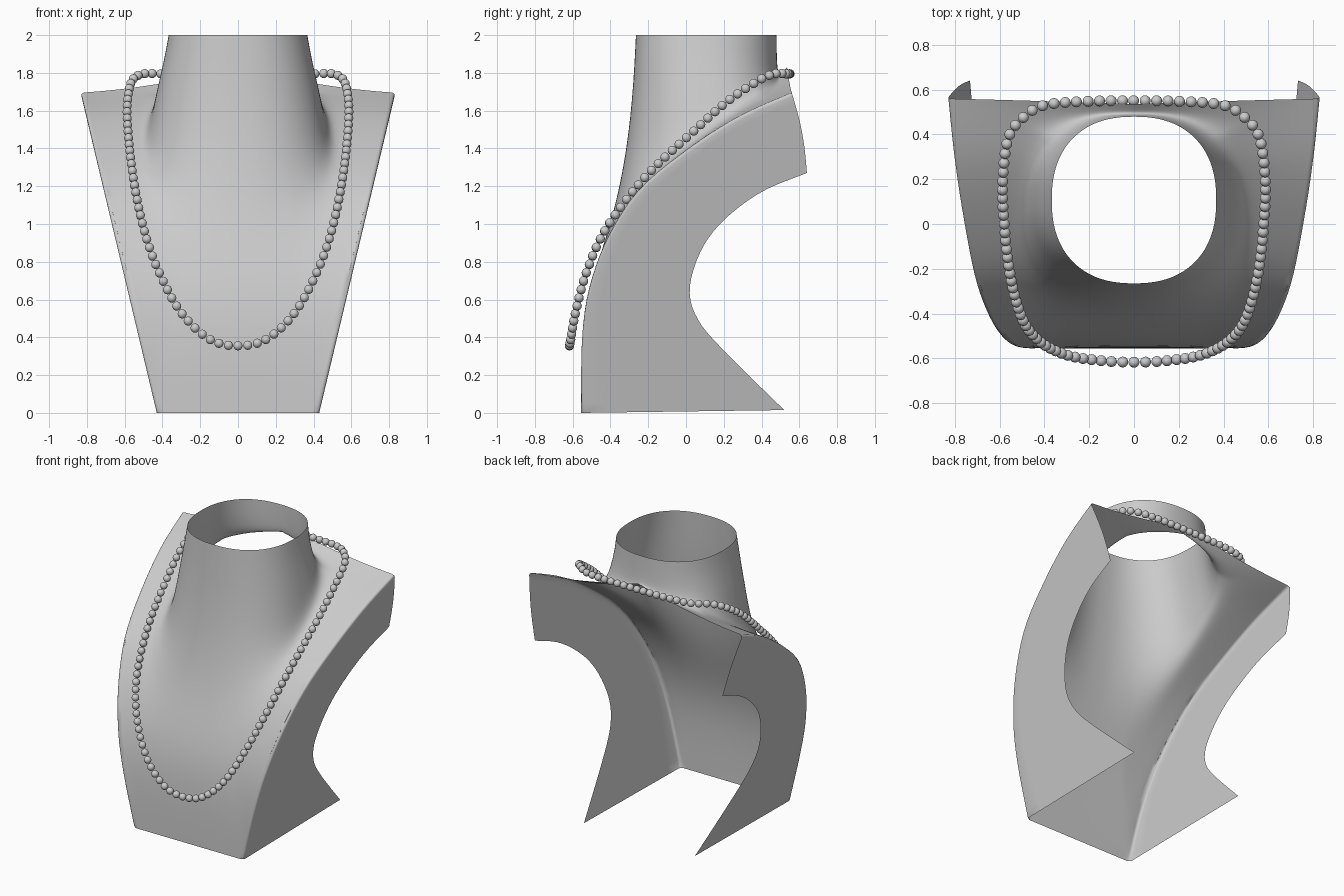
import bpy, bmesh, math
from mathutils import Vector, Matrix

if "Cube" in bpy.data.objects:
    bpy.data.objects.remove(bpy.data.objects["Cube"])


def spline(pts, t, closed=False):
    """Catmull-Rom through pts, t in 0..1."""
    n = len(pts)
    segs = n if closed else n - 1
    f = min(max(t, 0.0), 1.0) * segs
    i = min(int(f), segs - 1)
    f -= i
    if closed:
        a, b, c, d = (pts[(i + k) % n] for k in (-1, 0, 1, 2))
    else:
        a, b, c, d = (pts[min(max(i + k, 0), n - 1)] for k in (-1, 0, 1, 2))
    return 0.5 * (2 * b + (c - a) * f + (2 * a - 5 * b + 4 * c - d) * f * f
                  + (3 * b - a - 3 * c + d) * f ** 3)


def yz(*pairs):
    return [Vector((0, y, z)) for y, z in pairs]


CHEST = yz((-.555, 0), (-.555, .35), (-.525, .62), (-.43, .9),
           (-.26, 1.17), (0, 1.39), (.28, 1.57), (.56, 1.695))
REAR = yz((.52, .015), (.2, .33), (.06, .5), (.02, .66),
          (.08, .86), (.2, 1.02), (.4, 1.17), (.64, 1.27))


def half_width(z):
    return .43 + .238 * z


def chest(v, x):
    """Point on the curved chest sheet, rising towards the neck at the shoulders."""
    p = spline(CHEST, v)
    u = 1 - x / half_width(p.z)
    return Vector((x, p.y, p.z + v ** 5 * (.06 * u + .1 * u * u)))


def chest_v(y):
    lo, hi = .1, 1.0
    for _ in range(30):
        mid = (lo + hi) / 2
        lo, hi = (mid, hi) if spline(CHEST, mid).y < y else (lo, mid)
    return lo


def neck(a, z):
    """Point on the flaring neck at angle a from the front."""
    grow = .12 * (2 - z) ** 2
    flare = .8 * min(2 - z, .28) ** 2
    s, c = abs(math.sin(a)) ** .86, abs(math.cos(a)) ** .86
    return Vector(((.367 + grow + flare) * s,
                   .107 - math.copysign((.372 + grow) * c, math.cos(a)), z))


def ray(a, v_end, x_end, m=12, n=16):
    """Line from the neck rim, down the neck and over the chest to its border."""
    z = 2.0
    while z > .6:
        g = neck(a, z)
        v = chest_v(g.y)
        if chest(v, g.x).z >= z:
            break
        z -= .004
    path = [neck(a, 2 + (z - 2) * i / m) for i in range(m)]
    path += [chest(v + (v_end - v) * i / n, g.x + (x_end - g.x) * i / n)
             for i in range(n + 1)]
    for _ in range(18):
        path = [path[0]] + [(path[i - 1] + 2 * path[i] + path[i + 1]) / 4
                            for i in range(1, len(path) - 1)] + [path[-1]]
    return path


def add_grid(bm, rows):
    vs = [[bm.verts.new(p) for p in r] for r in rows]
    for r, s in zip(vs, vs[1:]):
        for i in range(len(r) - 1):
            bm.faces.new((r[i], r[i + 1], s[i + 1], s[i]))


def finish(name, bm, angle):
    me = bpy.data.meshes.new(name)
    bm.to_mesh(me)
    bm.free()
    ob = bpy.data.objects.new(name, me)
    bpy.context.collection.objects.link(ob)
    bpy.ops.object.select_all(action='DESELECT')
    ob.select_set(True)
    bpy.context.view_layer.objects.active = ob
    bpy.ops.object.shade_smooth_by_angle(angle=math.radians(angle))
    return ob


# Bust: neck and chest of the right half
bm = bmesh.new()
NB, NS, NR = 10, 32, 14
A1, A2 = math.radians(28), math.radians(130)
top_w = half_width(CHEST[-1].z)
rows = [ray(A1 * i / NB, 0, .43 * i / NB) for i in range(NB)]
rows += [ray(A1 + (A2 - A1) * i / NS, i / NS, half_width(spline(CHEST, i / NS).z))
         for i in range(NS)]
rows += [ray(A2 + (math.pi - A2) * i / NR, 1 - .02 * i / NR, top_w * (1 - i / NR))
         for i in range(NR + 1)]
add_grid(bm, rows)

# Bust: side wall with the hollow rear edge
wall = []
for i in range(NS + 1):
    a, b = spline(CHEST, i / NS), spline(REAR, i / NS)
    line = [a.lerp(b, k / 8) for k in range(9)]
    if i == NS:
        for k, p in enumerate(line):
            p.y += .015 * math.sin(math.pi * k / 8)
    wall.append([Vector((half_width(p.z), p.y, p.z)) for p in line])
add_grid(bm, wall)

# Weld and round the edge between chest and side
bmesh.ops.remove_doubles(bm, verts=bm.verts[:], dist=1e-4)
bmesh.ops.recalc_face_normals(bm, faces=bm.faces[:])
sharp = [e for e in bm.edges if len(e.link_faces) == 2
         and e.calc_face_angle(0) > .8 and e.verts[0].co.x > .42]
bmesh.ops.bevel(bm, geom=sharp, offset=.024, offset_type='OFFSET', segments=3,
                profile=.5, affect='EDGES', clamp_overlap=True)
for v in bm.verts:
    if v.co.x < 1e-4:
        v.co.x = 0
bust = finish("display_bust", bm, 50)
mirror = bust.modifiers.new("mirror", 'MIRROR')
mirror.merge_threshold = .001

# Necklace of round beads
half = [Vector(p) for p in (
    (0, -.617, .355), (.15, -.61, .39), (.3, -.585, .53), (.42, -.525, .75),
    (.5, -.42, .98), (.555, -.215, 1.25), (.583, .05, 1.5), (.585, .22, 1.65),
    (.56, .385, 1.76), (.5, .47, 1.795), (.4, .53, 1.795), (.2, .548, 1.795),
    (0, .55, 1.795))]
loop = half + [Vector((-p.x, p.y, p.z)) for p in half[-2:0:-1]]
fine = [spline(loop, i / 3000, True) for i in range(3001)]
length = [0]
for p, q in zip(fine, fine[1:]):
    length.append(length[-1] + (q - p).length)
COUNT = 104
bm = bmesh.new()
j = 0
for i in range(COUNT):
    while length[j] < length[-1] * i / COUNT:
        j += 1
    bmesh.ops.create_uvsphere(bm, u_segments=14, v_segments=8, radius=.0245,
                              matrix=Matrix.Translation(fine[j]))
finish("bead_necklace", bm, 60)
